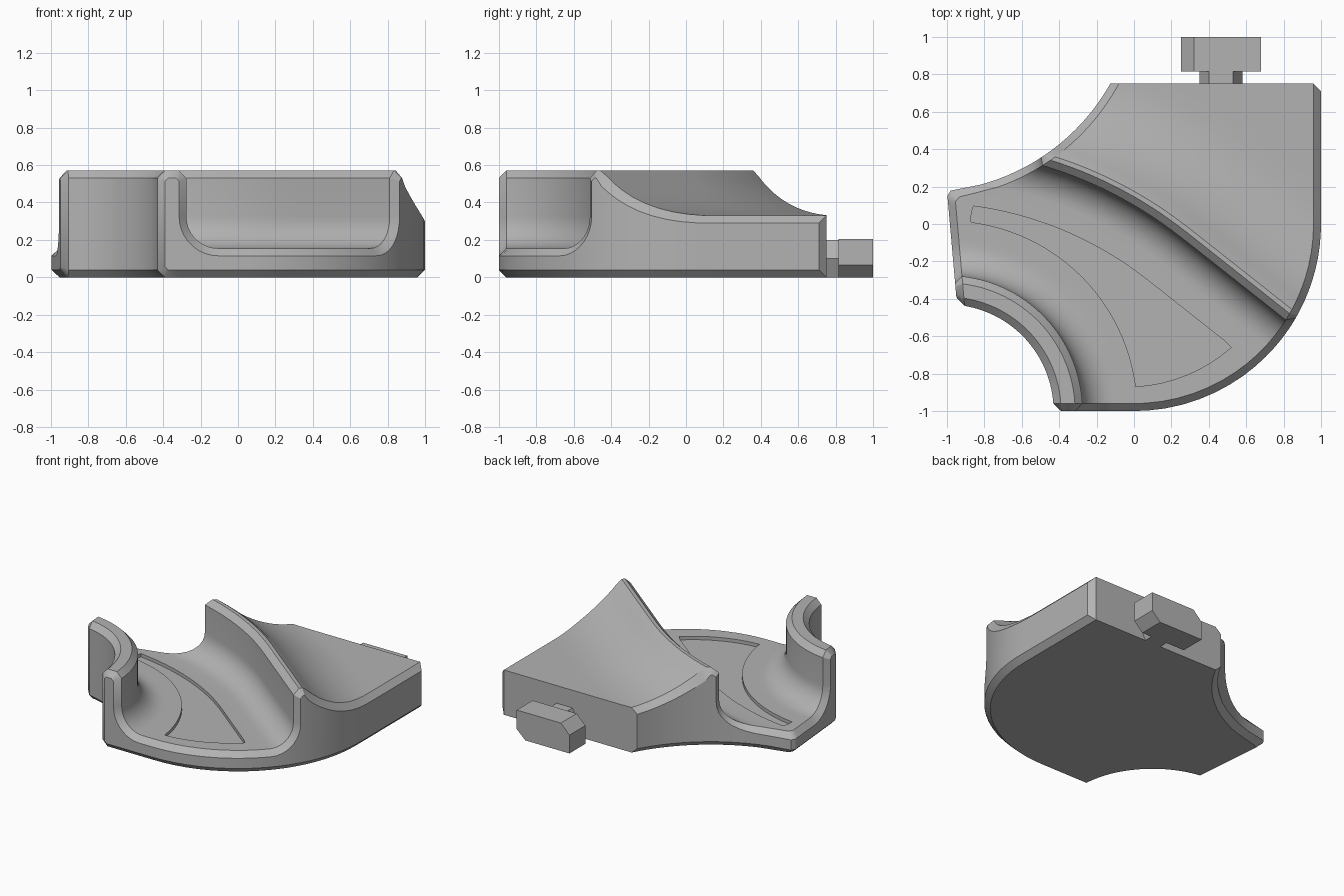
import bpy, bmesh, math
from mathutils import Vector

if "Cube" in bpy.data.objects:
    bpy.data.objects.remove(bpy.data.objects["Cube"], do_unlink=True)

BEVEL, COLUMNS = 0.04, 28
FLOOR, RIM, BACK = 0.155, 0.57, 0.33
INNER = Vector((-1, -1))              # centre of the inner guard wall
R_WALL = 0.725
TANGENT = Vector((0.25, -0.07))       # where the ridge turns from arc to straight
ALONG, ACROSS = Vector((0.785, -0.62)), Vector((0.62, 0.785))
R_RIDGE = 2.2
RIDGE_C = TANGENT - ACROSS * R_RIDGE
SCOOP_C, R_SCOOP = Vector((-1.12, 1.31)), 1.14

grey = bpy.data.materials.new("plain grey")
grey.use_nodes = True
grey.diffuse_color = (0.45, 0.45, 0.45, 1)
grey.node_tree.nodes["Principled BSDF"].inputs["Base Color"].default_value = (0.45, 0.45, 0.45, 1)


def finish(name, bm):
    bmesh.ops.remove_doubles(bm, verts=bm.verts, dist=0.0002)
    bmesh.ops.dissolve_degenerate(bm, edges=bm.edges, dist=0.0002)
    bmesh.ops.recalc_face_normals(bm, faces=bm.faces)
    mesh = bpy.data.meshes.new(name)
    bm.to_mesh(mesh)
    bm.free()
    mesh.materials.append(grey)
    obj = bpy.data.objects.new(name, mesh)
    bpy.context.collection.objects.link(obj)
    return obj


def prism(name, loop, shift):
    bm = bmesh.new()
    face = bm.faces.new([bm.verts.new(p) for p in loop])
    out = bmesh.ops.extrude_face_region(bm, geom=[face])
    bmesh.ops.translate(bm, vec=shift, verts=[v for v in out["geom"] if isinstance(v, bmesh.types.BMVert)])
    return finish(name, bm)


# Distances from the two open ends and from the ridge
def from_left(p):
    line = (p.x + 1) * 0.9965 + (p.y - 0.18) * 0.0874
    return min(line, (p - SCOOP_C).length - R_SCOOP)


def from_front(p):
    if p.x < 0:
        return p.y + 1
    return 1 - p.length if p.y < 0 else 1 - p.x


def from_ridge(p):
    if (p - TANGENT).dot(ALONG) > 0:
        return (p - TANGENT).dot(ACROSS)
    return (p - RIDGE_C).length - R_RIDGE


# Guide lines running from the left end (u = 0) to the front end (u = 1)
def inner_line(e):
    def path(u, side):
        a = math.radians(110 - 125 * u)
        return INNER + (R_WALL - e) * Vector((math.cos(a), math.sin(a)))
    return path


def ridge_line(d):
    def path(u, side):
        t = -1.6 + 2.7 * u
        if t > 0:
            return TANGENT + ALONG * t + ACROSS * d
        a = math.atan2(ACROSS.y, ACROSS.x) - t / R_RIDGE
        return RIDGE_C + (R_RIDGE + d) * Vector((math.cos(a), math.sin(a)))
    return path


def back_line(u, side):
    return Vector((-0.6 + 2 * u, 0.75 - (BEVEL if side == "front" else 0)))


def blend(a, b, w):
    return lambda u, side: a(u, side).lerp(b(u, side), w)


def slope(d):
    run, drop = 0.53, RIM - BACK
    r = (run * run + drop * drop) / (2 * drop)
    x = max(0, run - max(0, d - 0.075))
    root = math.sqrt(r * r - x * x)
    return BACK + r - root, x / root


def slope_body(p):
    return slope(from_ridge(p))[0]


def slope_end(p):
    z, s = slope(from_ridge(p))
    return z - BEVEL * math.sqrt(1 + s * s)


def flat(z):
    return lambda p: z


# Wall section, from the floor fillet to the rim: depth and height, then the same bevelled back
wall = []
for i in range(10):
    a = math.pi / 2 * i / 9
    s, c = math.sin(a), math.cos(a)
    wall.append((0.17 * s - 0.17, 0.325 - 0.17 * c, 0.21 * s - 0.17, 0.325 - 0.21 * c))
wall += [(0, 0.53, 0.04, 0.513), (0.04, RIM, 0.057, 0.53)]
outer = [(0.115, 0, 0.098, 0.04), (0.155, 0.04, 0.115, 0.057),
         (0.155, 0.53, 0.115, 0.513), (0.115, RIM, 0.098, 0.53)]

# Full list of guide lines across the piece
lines = [(inner_line(e), inner_line(f), flat(z), flat(y)) for e, z, f, y in outer + wall[::-1]]
floor_a, floor_b = inner_line(-0.17), ridge_line(-0.25)
floor_end = ridge_line(-0.22)
for i in range(1, 11):
    lines.append((blend(floor_a, floor_b, i / 10), blend(floor_a, floor_end, i / 10),
                  flat(FLOOR), flat(FLOOR - BEVEL)))
lines += [(ridge_line(e), ridge_line(f), flat(z), flat(y)) for e, z, f, y in wall]
lines.append((ridge_line(0.065), ridge_line(0.068), flat(RIM), flat(RIM - BEVEL)))
for i in range(17):
    path = blend(ridge_line(0.1), back_line, (i / 16) ** 1.2)
    lines.append((path, path, slope_body, slope_end))


def clip(path, side, margin):
    dist = from_left if side == "left" else from_front
    out, inside = (0.0 if side == "left" else 1.0), 0.5
    for _ in range(40):
        mid = (out + inside) / 2
        if dist(path(mid, side)) < margin:
            out = mid
        else:
            inside = mid
    return inside


# Track piece: one lofted solid with bevelled ends
bm = bmesh.new()
tops, bottoms = [], []
for body, end, z_body, z_end in lines:
    ua, ub = clip(body, "left", BEVEL), clip(body, "body", BEVEL)
    row = [(body(ua + (ub - ua) * k / COLUMNS, "body"), z_body, 0) for k in range(COLUMNS + 1)]
    row.insert(0, (end(clip(end, "left", 0), "left"), z_end, BEVEL))
    row.append((end(clip(end, "front", 0), "front"), z_end, BEVEL))
    tops.append([bm.verts.new((p.x, p.y, z(p))) for p, z, low in row])
    bottoms.append([bm.verts.new((p.x, p.y, low)) for p, z, low in row])
bottoms[1] = bottoms[2] = bottoms[3] = bottoms[0]


def quad(*corners):
    unique = list(dict.fromkeys(corners))
    if len(unique) > 2 and not bm.faces.get(unique):
        bm.faces.new(unique)


last = len(lines) - 1
for i in range(last):
    for k in range(COLUMNS + 2):
        quad(tops[i][k], tops[i][k + 1], tops[i + 1][k + 1], tops[i + 1][k])
        quad(bottoms[i][k], bottoms[i + 1][k], bottoms[i + 1][k + 1], bottoms[i][k + 1])
    for k in (0, COLUMNS + 2):
        quad(tops[i][k], tops[i + 1][k], bottoms[i + 1][k], bottoms[i][k])
for k in range(COLUMNS + 2):
    quad(tops[last][k], tops[last][k + 1], bottoms[last][k + 1], bottoms[last][k])
bmesh.ops.delete(bm, geom=[v for v in bm.verts if not v.link_faces], context="VERTS")
track = finish("track_piece", bm)

# Shallow crescent recess in the floor
loop = []
for i in range(25):
    a = math.radians(82.7 - 75.3 * i / 24)
    loop.append(INNER + 1.018 * Vector((math.cos(a), math.sin(a))))
for i in range(1, 9):
    a = math.radians(-89.3 + 37.5 * i / 8)
    loop.append((0.87 - 0.03 * i / 8) * Vector((math.cos(a), math.sin(a))))
edge = ridge_line(-0.29)
us = [0.86 - 0.86 * i / 60 for i in range(61)]
loop += [q for q in (edge(u, "body") for u in us) if -0.87 < q.x < 0.5]
loop.append(Vector((-0.87, 0.06)))
cutter = prism("recess_cutter", [(p.x, p.y, FLOOR - 0.025) for p in loop], (0, 0, 0.1))
cutter.hide_render = True
cutter.hide_set(True)
cut = track.modifiers.new("recess", "BOOLEAN")
cut.operation, cut.solver, cut.object = "DIFFERENCE", "EXACT", cutter

# Connector tab on the back
neck = [(0.35, 0.1), (0.4, 0.2), (0.53, 0.2), (0.58, 0.1), (0.53, 0), (0.4, 0)]
head = [(0.25, 0), (0.25, 0.135), (0.32, 0.205), (0.68, 0.205), (0.68, 0.065), (0.61, 0)]
prism("connector_neck", [(x, 0.74, z) for x, z in neck], (0, 0.08, 0))
prism("connector_head", [(x, 0.815, z) for x, z in head], (0, 0.185, 0))

# Bake the recess, then smooth the curved surfaces
bpy.context.view_layer.objects.active = track
track.select_set(True)
bpy.ops.object.modifier_apply(modifier="recess")
bpy.data.objects.remove(cutter, do_unlink=True)
bpy.ops.object.shade_smooth_by_angle(angle=math.radians(32))
